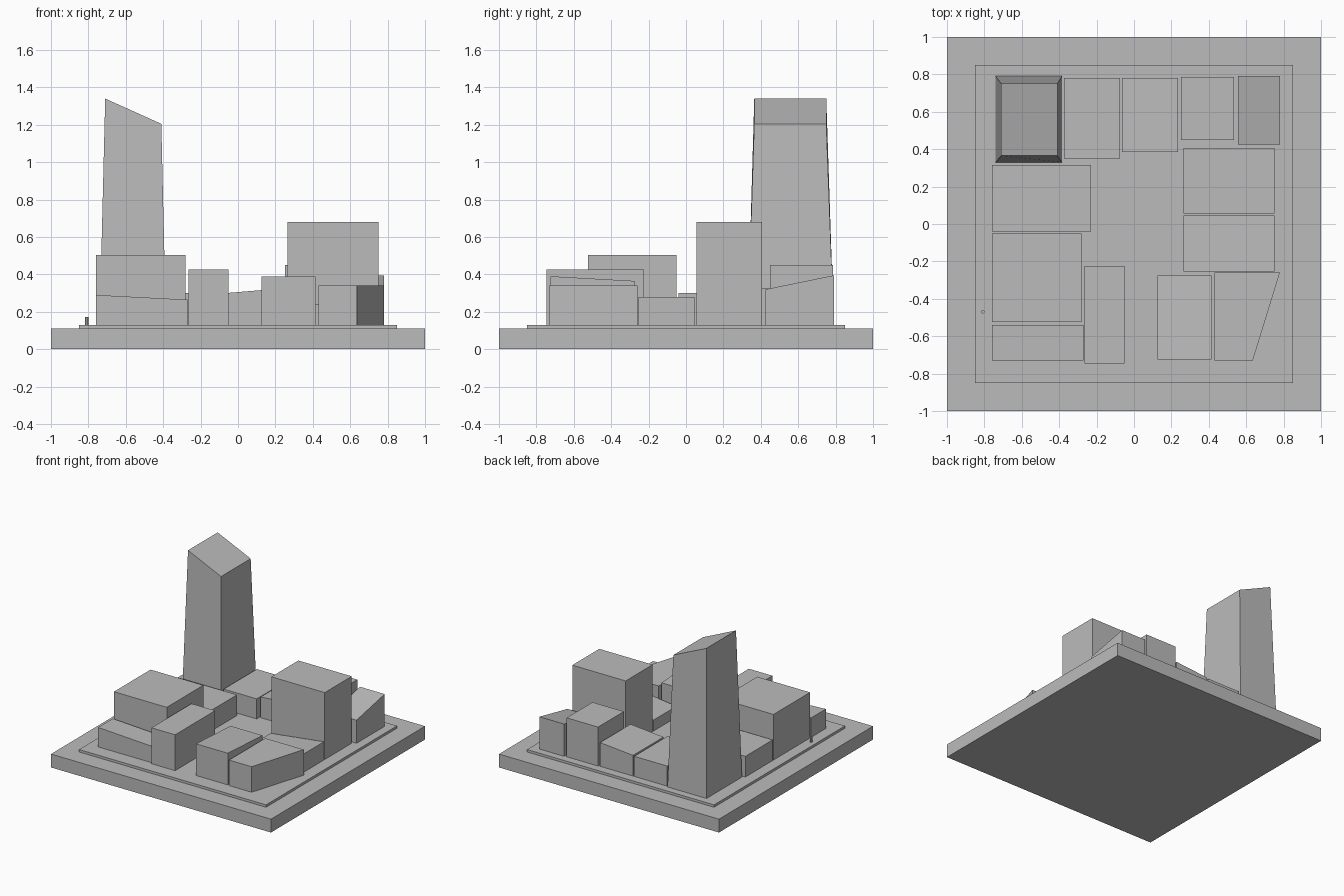
import bpy
import bmesh

cube = bpy.data.objects.get("Cube")
if cube:
    bpy.data.objects.remove(cube)

grey = bpy.data.materials.new("model_grey")
grey.use_nodes = True
COLOUR = (0.5, 0.5, 0.5, 1)
grey.diffuse_color = COLOUR
grey.node_tree.nodes["Principled BSDF"].inputs["Base Color"].default_value = COLOUR


def finish(name, bm):
    bmesh.ops.recalc_face_normals(bm, faces=bm.faces)
    mesh = bpy.data.meshes.new(name)
    bm.to_mesh(mesh)
    bm.free()
    mesh.materials.append(grey)
    obj = bpy.data.objects.new(name, mesh)
    bpy.context.collection.objects.link(obj)
    return obj


def block(name, x, y, z, rise_x=0, rise_y=0, top_x=None, top_y=None):
    """Box between x, y and z ranges; the roof can rise along x or y and be inset."""
    bm = bmesh.new()
    bmesh.ops.create_cube(bm, size=1)
    for v in bm.verts:
        i, j, k = (int(c > 0) for c in v.co)
        xs = top_x if k and top_x else x
        ys = top_y if k and top_y else y
        v.co = (xs[i], ys[j], z[k] + k * (i * rise_x + j * rise_y))
    return finish(name, bm)


PLINTH = 0.11
GROUND = 0.13

# Stepped base
block("base", (-1, 1), (-1, 1), (0, PLINTH))
block("ground_plate", (-0.85, 0.85), (-0.85, 0.85), (PLINTH, GROUND))

# Tapered tower with a slanted roof
block("tower", (-0.74, -0.385), (0.33, 0.79), (GROUND, 1.34), rise_x=-0.135,
      top_x=(-0.71, -0.41), top_y=(0.365, 0.75))

# Back row: x range, y range, roof height, roof rise along x and y
buildings = {
    "back_block_right": ((-0.375, -0.075), (0.35, 0.78), 0.295, 0, 0),
    "back_block_middle": ((-0.065, 0.235), (0.385, 0.78), 0.30, 0.025, 0),
    "back_block_left": ((0.25, 0.535), (0.45, 0.785), 0.45, 0, 0),
    "back_corner_block": ((0.555, 0.78), (0.425, 0.79), 0.32, 0, 0.075),
    # Left side
    "tall_side_block": ((0.265, 0.75), (0.055, 0.405), 0.68, 0, 0),
    "low_side_block": ((0.265, 0.75), (-0.255, 0.045), 0.22, 0.06, 0),
    # Front row
    "front_block_left": ((0.125, 0.415), (-0.725, -0.275), 0.39, 0, -0.025),
    "front_block_middle": ((-0.265, -0.05), (-0.745, -0.225), 0.425, 0, 0),
    "front_block_right": ((-0.76, -0.27), (-0.73, -0.54), 0.29, -0.025, 0),
    # Right side
    "wide_side_block": ((-0.76, -0.28), (-0.525, -0.05), 0.505, 0, 0),
    "rear_side_block": ((-0.76, -0.23), (-0.04, 0.315), 0.30, 0, 0),
}
for name, (x, y, roof, rise_x, rise_y) in buildings.items():
    block(name, x, y, (GROUND, roof), rise_x, rise_y)

# Front corner building with an angled outer wall
bm = bmesh.new()
plan = [(0.43, -0.73), (0.635, -0.73), (0.78, -0.26), (0.43, -0.26)]
floor = bm.faces.new([bm.verts.new((px, py, GROUND)) for px, py in plan])
walls = bmesh.ops.extrude_face_region(bm, geom=[floor], use_keep_orig=True)
for v in walls["geom"]:
    if isinstance(v, bmesh.types.BMVert):
        v.co.z = 0.34
finish("front_corner_block", bm)

# Small post at the edge of the ground plate
bm = bmesh.new()
bmesh.ops.create_cone(bm, cap_ends=True, segments=8, radius1=0.009, radius2=0.009,
                      depth=0.045)
bmesh.ops.translate(bm, verts=bm.verts, vec=(-0.808, -0.47, 0.15))
finish("post", bm)
